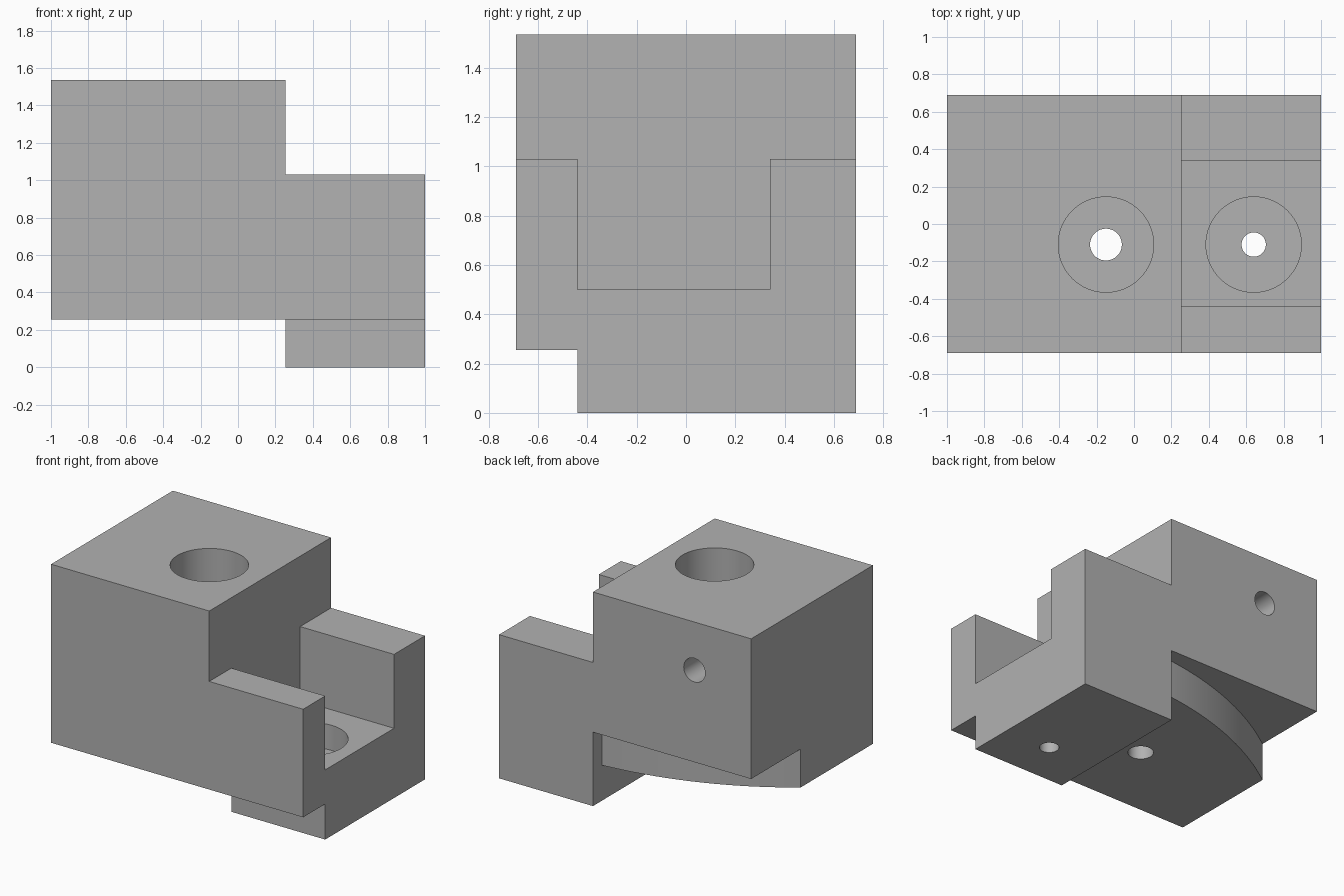
import bpy, bmesh, math
from mathutils import Vector

if "Cube" in bpy.data.objects:
    bpy.data.objects.remove(bpy.data.objects["Cube"], do_unlink=True)

grey = bpy.data.materials.new("plain grey")
grey.use_nodes = True
grey.diffuse_color = (0.445, 0.445, 0.445, 1)
grey.node_tree.nodes["Principled BSDF"].inputs["Base Color"].default_value = (0.445, 0.445, 0.445, 1)


def prism(name, points, offset):
    """Extrude a closed outline of 3D points along an offset."""
    bm = bmesh.new()
    face = bm.faces.new([bm.verts.new(p) for p in points])
    new = bmesh.ops.extrude_face_region(bm, geom=[face])["geom"]
    bmesh.ops.translate(bm, vec=Vector(offset),
                        verts=[g for g in new if isinstance(g, bmesh.types.BMVert)])
    bmesh.ops.recalc_face_normals(bm, faces=bm.faces[:])
    mesh = bpy.data.meshes.new(name)
    bm.to_mesh(mesh)
    bm.free()
    mesh.materials.append(grey)
    obj = bpy.data.objects.new(name, mesh)
    bpy.context.collection.objects.link(obj)
    return obj


def plan(name, outline, low, high):
    return prism(name, [(x, y, low) for x, y in outline], (0, 0, high - low))


def circle(cx, cy, radius, sides=64):
    steps = [math.tau * i / sides for i in range(sides)]
    return [(cx + radius * math.cos(a), cy + radius * math.sin(a)) for a in steps]


STEP, BACK, HOLE_Y = 0.255, 0.69, -0.11

# Stepped body, extruded from front to back
side = [(-1, 0), (1, 0), (1, 1.03), (STEP, 1.03), (STEP, 1.535), (-1, 1.535)]
body = prism("clamp_block", [(x, -BACK, z) for x, z in side], (0, 2 * BACK, 0))

# Underside relief that leaves the rear foot, and the open channel
relief = [(-1.1, -0.8), (1.1, -0.8), (1.1, -0.44), (STEP, -0.44), (STEP, 0.8), (-1.1, 0.8)]
channel = [(STEP, -0.44), (1.1, -0.44), (1.1, 0.34), (STEP, 0.34)]
cutters = [plan("relief_cutter", relief, -0.1, STEP),
           plan("channel_cutter", channel, 0.5, 1.2)]

# Deeper rear pocket with a curved wall
start, end, radius = Vector((STEP, 0.59)), Vector((-1, 0.13)), 2.5
chord = end - start
normal = Vector((-chord.y, chord.x)).normalized()
centre = (start + end) / 2 + normal * math.sqrt(radius ** 2 - chord.length_squared / 4)
a0, a1 = [math.atan2(p.y - centre.y, p.x - centre.x) for p in (start, end)]
arc = [(centre.x + radius * math.cos(a0 + (a1 - a0) * i / 24),
        centre.y + radius * math.sin(a0 + (a1 - a0) * i / 24)) for i in range(25)]
pocket = arc + [(-1.1, 0.06), (-1.1, 0.8), (STEP, 0.8)]
cutters.append(plan("pocket_cutter", pocket, 0.1, 0.53))

# Counterbored vertical holes: x, bore radius, counterbore floor
for x, bore, floor in [(-0.15, 0.085, 0.51), (0.64, 0.065, 0.32)]:
    cutters.append(plan("counterbore_cutter", circle(x, HOLE_Y, 0.255), floor, 1.7))
    cutters.append(plan("bore_cutter", circle(x, HOLE_Y, bore), -0.1, floor + 0.1))

# Blind hole in the back
back_hole = [(x, 0.8, z) for x, z in circle(-0.55, 1.19, 0.085, 48)]
cutters.append(prism("back_hole_cutter", back_hole, (0, -0.7, 0)))

bpy.ops.object.select_all(action="DESELECT")
bpy.context.view_layer.objects.active = body
body.select_set(True)
for cutter in cutters:
    cutter.hide_render = True
    mod = body.modifiers.new("cut", "BOOLEAN")
    mod.operation, mod.solver, mod.object = "DIFFERENCE", "EXACT", cutter
    bpy.ops.object.modifier_apply(modifier=mod.name)
    bpy.data.objects.remove(cutter, do_unlink=True)

bpy.ops.object.shade_smooth_by_angle(angle=math.radians(30))
